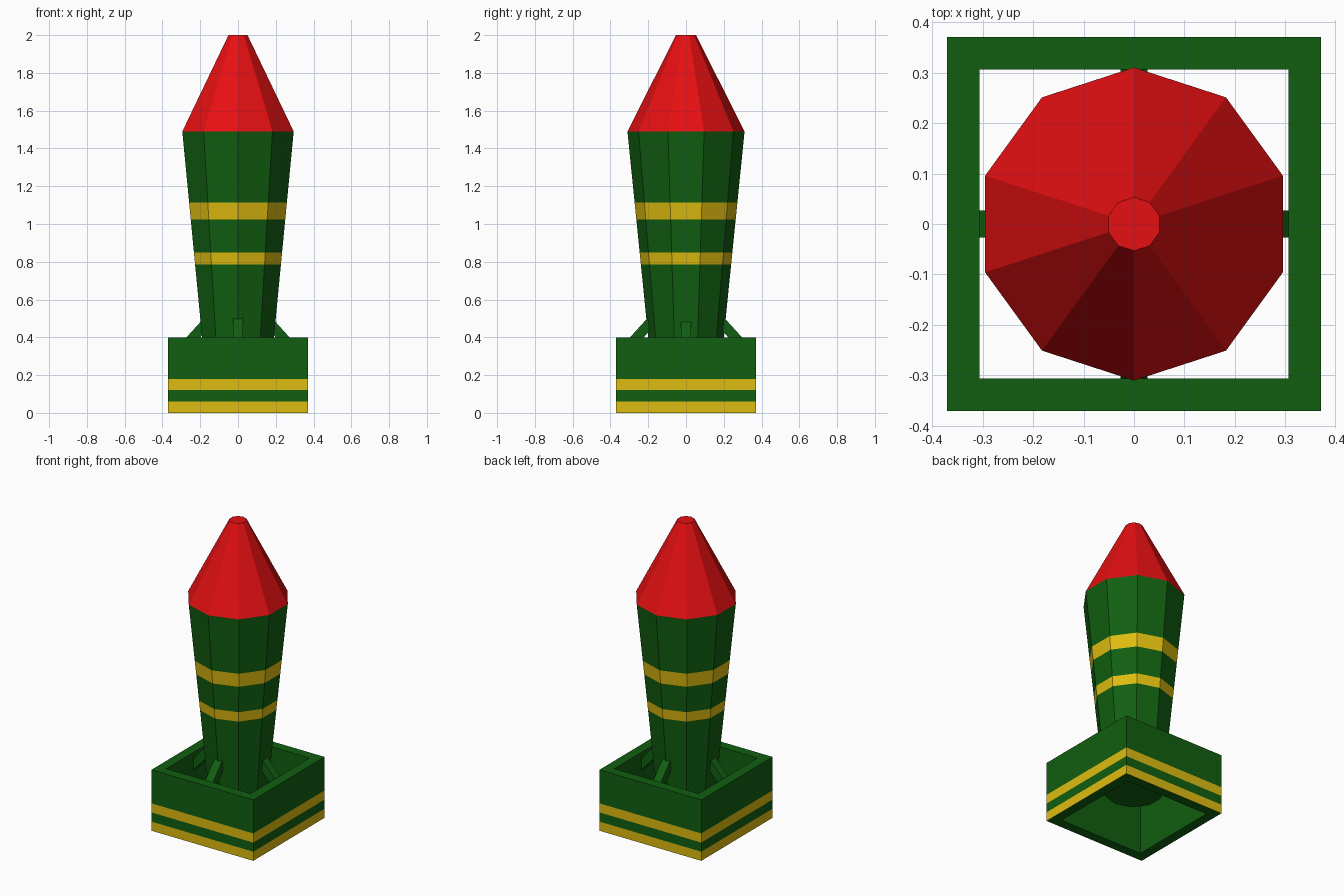
import bpy, bmesh, math
from mathutils import Matrix, Vector

old = bpy.data.objects.get("Cube")
if old:
    bpy.data.objects.remove(old, do_unlink=True)


def material(name, rgb):
    m = bpy.data.materials.new(name)
    m.use_nodes = True
    m.diffuse_color = (*rgb, 1)
    m.node_tree.nodes["Principled BSDF"].inputs["Base Color"].default_value = (*rgb, 1)
    return m


green = material("dark green", (0.0056, 0.114, 0.0056))
yellow = material("stripe yellow", (0.73, 0.50, 0.005))
red = material("nose red", (0.79, 0.005, 0.006))


def finish(name, bm, mats):
    bmesh.ops.recalc_face_normals(bm, faces=bm.faces)
    mesh = bpy.data.meshes.new(name)
    bm.to_mesh(mesh)
    bm.free()
    for m in mats:
        mesh.materials.append(m)
    obj = bpy.data.objects.new(name, mesh)
    bpy.context.collection.objects.link(obj)
    return obj


def lathe(name, profile, sides, start, mats, stripes=(), closed=False):
    """Sweep (radius, height) points round z; segments listed in stripes use the second material."""
    bm = bmesh.new()
    rings = []
    for r, z in profile:
        angles = [start + math.tau * i / sides for i in range(sides)]
        rings.append([bm.verts.new((r * math.cos(a), r * math.sin(a), z)) for a in angles])
    count = len(rings)
    for k in range(count if closed else count - 1):
        low, high = rings[k], rings[(k + 1) % count]
        for i in range(sides):
            j = (i + 1) % sides
            face = bm.faces.new((low[i], low[j], high[j], high[i]))
            face.material_index = 1 if k in stripes else 0
    if not closed:
        bm.faces.new(rings[0])
        bm.faces.new(rings[-1])
    return finish(name, bm, mats)


# Tapered ten-sided body with two painted bands
def body_radius(z):
    return 0.2 + 0.101 * (z - 0.4)


levels = (0.17, 0.785, 0.85, 1.025, 1.115, 1.49)
lathe("bomb_body", [(body_radius(z), z) for z in levels], 10, math.pi / 2,
      [green, yellow], stripes=(1, 3))

# Blunt nose cone
lathe("nose_cone", [(0.31, 1.49), (0.053, 2.0)], 10, math.pi / 2, [red])

# Open square tail frame, striped on the outside only
outer, inner = 0.37 * math.sqrt(2), 0.306 * math.sqrt(2)
frame = [(outer, z) for z in (0, 0.06, 0.12, 0.18, 0.4)] + [(inner, 0.4), (inner, 0)]
lathe("tail_frame", frame, 4, math.pi / 4, [green, yellow], stripes=(0, 2), closed=True)


# Sloping struts between body and frame
def strut(name, angle, r_body, z_top):
    bm = bmesh.new()
    r0, r1, slope, depth = r_body - 0.04, 0.33, 1.1, 0.08
    section = []
    for r, drop in ((r0, 0), (r1, 0), (r1, depth), (r0, depth)):
        section.append((r, z_top + slope * (r_body - r) - drop))
    near = bm.faces.new([bm.verts.new((r, -0.027, z)) for r, z in section])
    ext = bmesh.ops.extrude_face_region(bm, geom=[near], use_keep_orig=True)
    moved = [g for g in ext["geom"] if isinstance(g, bmesh.types.BMVert)]
    bmesh.ops.translate(bm, vec=Vector((0, 0.054, 0)), verts=moved)
    bmesh.ops.rotate(bm, cent=(0, 0, 0), matrix=Matrix.Rotation(angle, 3, "Z"), verts=bm.verts)
    finish(name, bm, [green])


for i, side in enumerate(("left", "back", "right", "front")):
    on_ridge = i % 2 == 1
    strut(side + "_strut", i * math.pi / 2, 0.21 if on_ridge else 0.2, 0.495 if on_ridge else 0.48)
